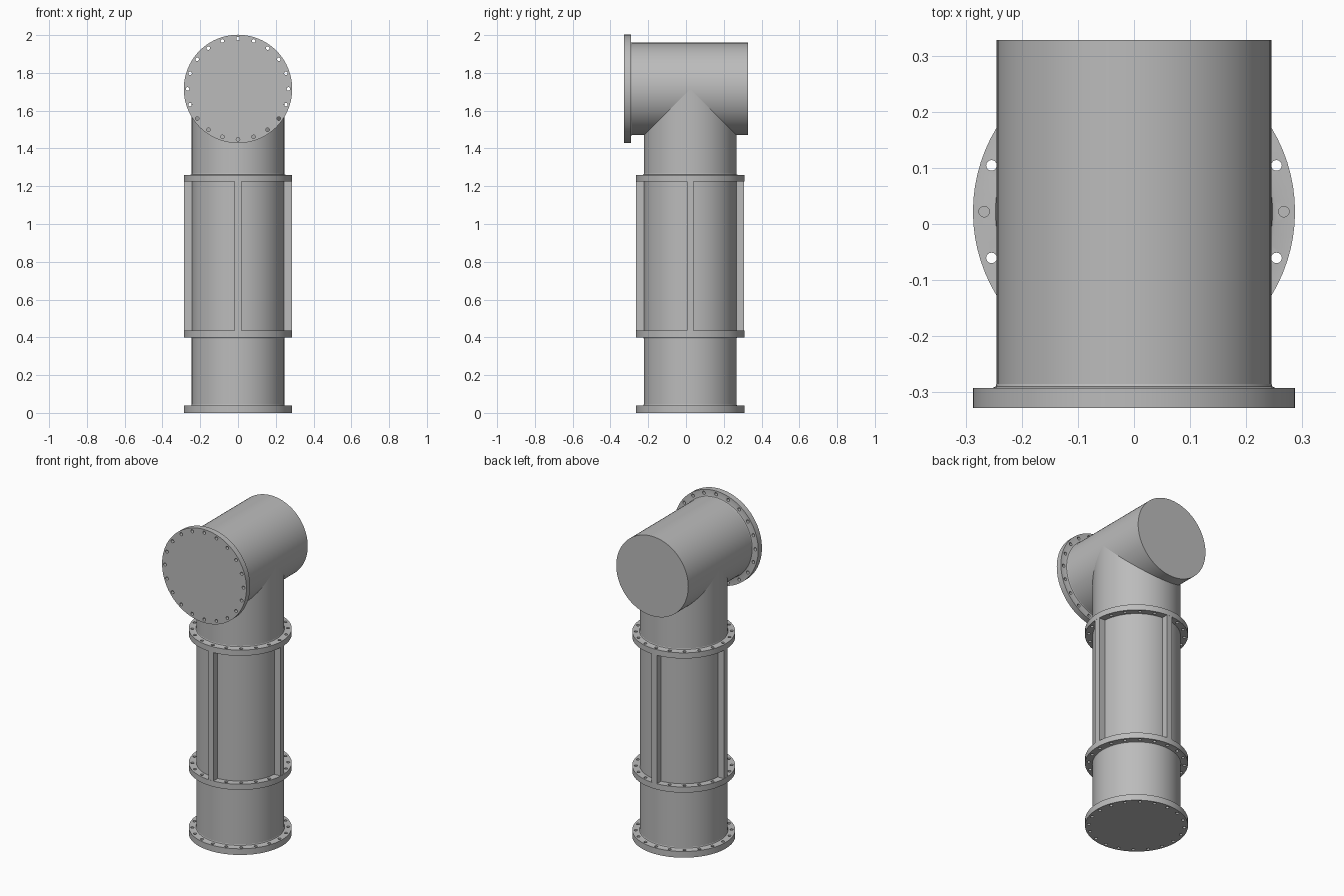
import bpy, bmesh
from math import cos, sin, pi, radians
from mathutils import Matrix, Vector

cube = bpy.data.objects.get("Cube")
if cube:
    bpy.data.objects.remove(cube, do_unlink=True)

PIPE_R, FLANGE_R, HOLE_R, BOLT_R = 0.245, 0.287, 0.0095, 0.267
AXIS_Y, ELBOW_Z = 0.022, 1.715
SEGMENTS, BOLTS = 80, 20

steel = bpy.data.materials.new("grey steel")
steel.use_nodes = True
GREY = (0.5, 0.5, 0.5, 1)
steel.diffuse_color = GREY
steel.node_tree.nodes["Principled BSDF"].inputs["Base Color"].default_value = GREY

# Placement of the upright run and of the horizontal run (local z points to the back)
UPRIGHT = Matrix.Translation((0, AXIS_Y, 0))
LEVEL = Matrix.Translation((0, 0, ELBOW_Z)) @ Matrix.Rotation(radians(-90), 4, 'X')


def make_object(name, bm, matrix):
    bmesh.ops.recalc_face_normals(bm, faces=bm.faces)
    mesh = bpy.data.meshes.new(name)
    bm.to_mesh(mesh)
    bm.free()
    mesh.transform(matrix)
    mesh.materials.append(steel)
    obj = bpy.data.objects.new(name, mesh)
    bpy.context.collection.objects.link(obj)
    return obj


def select_only(obj):
    bpy.ops.object.select_all(action='DESELECT')
    obj.select_set(True)
    bpy.context.view_layer.objects.active = obj


def smooth(obj):
    select_only(obj)
    bpy.ops.object.shade_smooth_by_angle(angle=radians(30))


def lathe(name, profile, matrix):
    """Closed solid turned about local z from (radius, height) points."""
    bm = bmesh.new()
    rings = [[bm.verts.new((r * cos(2 * pi * i / SEGMENTS), r * sin(2 * pi * i / SEGMENTS), z))
              for i in range(SEGMENTS)] for r, z in profile]
    for low, high in zip(rings, rings[1:]):
        for i in range(SEGMENTS):
            j = (i + 1) % SEGMENTS
            bm.faces.new((low[i], low[j], high[j], high[i]))
    bm.faces.new(rings[0])
    bm.faces.new(rings[-1])
    return make_object(name, bm, matrix)


def pipe(name, start, end, matrix):
    smooth(lathe(name, [(PIPE_R, start), (PIPE_R, end)], matrix))


def flange(name, start, end, matrix, weld):
    """Drilled disc; weld = +1 or -1 puts a small weld bead on that side."""
    profile = [(FLANGE_R, start), (FLANGE_R, end)]
    bead = [(PIPE_R + 0.007, 0), (PIPE_R + 0.002, 0.002), (PIPE_R, 0.007)]
    if weld > 0:
        profile += [(r, end + h) for r, h in bead]
    else:
        profile = [(r, start - h) for r, h in reversed(bead)] + profile
    disc = lathe(name, profile, matrix)

    # Ring of bolt holes
    bm = bmesh.new()
    for i in range(BOLTS):
        a = 2 * pi * i / BOLTS
        spot = Vector((BOLT_R * cos(a), BOLT_R * sin(a), (start + end) / 2))
        bmesh.ops.create_cone(bm, cap_ends=True, segments=16, radius1=HOLE_R, radius2=HOLE_R,
                              depth=end - start + 0.03, matrix=Matrix.Translation(spot))
    cutter = make_object(name + "_hole_cutter", bm, matrix)
    cutter.hide_render = True
    mod = disc.modifiers.new("bolt holes", 'BOOLEAN')
    mod.operation, mod.solver, mod.object = 'DIFFERENCE', 'EXACT', cutter
    select_only(disc)
    bpy.ops.object.modifier_apply(modifier=mod.name)
    bpy.data.objects.remove(cutter, do_unlink=True)
    smooth(disc)


# Pipes
pipe("upright_pipe", 0.02, ELBOW_Z, UPRIGHT)
pipe("outlet_pipe", -0.31, 0.328, LEVEL)

# Flanges
flange("base_flange", 0, 0.038, UPRIGHT, 1)
flange("lower_collar", 0.4, 0.435, UPRIGHT, -1)
flange("upper_collar", 1.225, 1.26, UPRIGHT, 1)
flange("outlet_flange", -0.328, -0.292, LEVEL, 1)

# Four stiffening ribs between the collars
for k, side in enumerate(("left", "back", "right", "front")):
    bm = bmesh.new()
    bmesh.ops.create_cube(bm, size=1, matrix=Matrix.Translation((0.2625, 0, 0.83))
                          @ Matrix.Diagonal((0.047, 0.035, 0.79, 1)))
    make_object(side + "_rib", bm, UPRIGHT @ Matrix.Rotation(k * pi / 2, 4, 'Z'))
